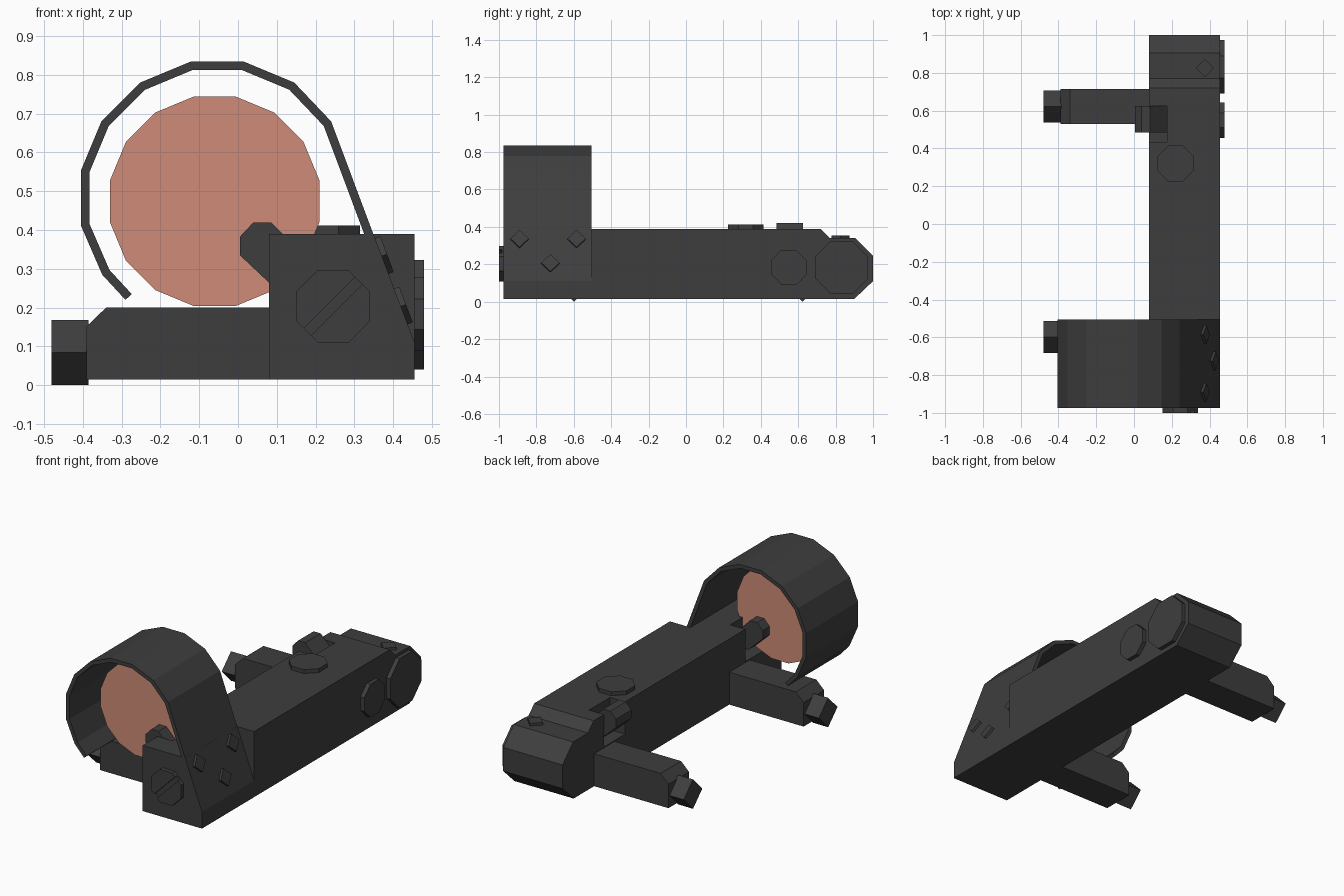
import bpy, bmesh, math
from mathutils import Vector

if "Cube" in bpy.data.objects:
    bpy.data.objects.remove(bpy.data.objects["Cube"], do_unlink=True)


def material(name, rgb):
    m = bpy.data.materials.new(name)
    m.use_nodes = True
    col = (*rgb, 1.0)
    m.diffuse_color = col
    m.node_tree.nodes["Principled BSDF"].inputs["Base Color"].default_value = col
    return m


DARK = material("charcoal_metal", (0.048, 0.048, 0.048))
LENS = material("coral_lens", (0.62, 0.26, 0.185))


def place(axis, u, v, w):
    """Put profile point (u, v) at depth w along the given axis."""
    return {"x": (w, u, v), "y": (u, w, v), "z": (u, v, w)}[axis]


def add_object(name, bm, mat):
    mesh = bpy.data.meshes.new(name)
    bm.to_mesh(mesh)
    bm.free()
    mesh.materials.append(mat)
    ob = bpy.data.objects.new(name, mesh)
    bpy.context.scene.collection.objects.link(ob)
    return ob


def prism(name, pts, axis, a, b, mat=DARK):
    """Extrude a flat profile along an axis from a to b."""
    bm = bmesh.new()
    face = bm.faces.new([bm.verts.new(place(axis, u, v, a)) for u, v in pts])
    ext = bmesh.ops.extrude_face_region(bm, geom=[face])
    moved = [g for g in ext["geom"] if isinstance(g, bmesh.types.BMVert)]
    bmesh.ops.translate(bm, verts=moved, vec=place(axis, 0, 0, b - a))
    bmesh.ops.recalc_face_normals(bm, faces=bm.faces)
    return add_object(name, bm, mat)


def ngon(n, apothem, u=0.0, v=0.0):
    """Regular polygon with flat sides facing the axes."""
    r = apothem / math.cos(math.pi / n)
    return [(u + r * math.cos(math.tau * (i + 0.5) / n),
             v + r * math.sin(math.tau * (i + 0.5) / n)) for i in range(n)]


def diamond(r, u=0.0, v=0.0):
    return [(u + r, v), (u, v + r), (u - r, v), (u, v - r)]


def box(u0, u1, v0, v1):
    return [(u0, v0), (u1, v0), (u1, v1), (u0, v1)]


def cut(ob, cutter):
    mod = ob.modifiers.new("notch", "BOOLEAN")
    mod.operation = "DIFFERENCE"
    mod.solver = "EXACT"
    mod.object = cutter
    cutter.hide_render = True
    cutter.display_type = "WIRE"
    cutter.hide_set(True)


# Main body with chamfered rear end
rear_body = prism("rear_body", [(-0.505, 0.015), (0.90, 0.015), (1.0, 0.11), (1.0, 0.245),
                                (0.905, 0.34), (0.77, 0.34), (0.72, 0.39), (-0.505, 0.39)],
                  "x", 0.08, 0.455)

# Front block with one sloped side
front_block = prism("front_block", [(0.08, 0.015), (0.455, 0.015), (0.455, 0.11),
                                    (0.349, 0.39), (0.08, 0.39)], "y", -0.975, -0.505)

# Notched recesses, each holding a slanted emitter
emitter_profile = [(0.005, 0.335), (0.005, 0.383), (0.040, 0.42), (0.085, 0.42),
                   (0.174, 0.33), (0.174, 0.285), (0.14, 0.25), (0.095, 0.25)]
for label, body, y0 in (("rear", rear_body, 0.435), ("front", front_block, -0.84)):
    cut(body, prism(label + "_notch_cutter", box(0.0, 0.175, 0.205, 0.5), "y", y0, y0 + 0.19))
    start = y0 + (0.05 if label == "rear" else 0.0)
    prism(label + "_emitter", emitter_profile, "y", start, start + 0.14)

# Hood: a bent sheet around the lens
hood_path = [(-0.29, 0.22), (-0.35, 0.285), (-0.405, 0.412), (-0.405, 0.553), (-0.352, 0.68),
             (-0.252, 0.78), (-0.122, 0.834), (0.015, 0.834), (0.145, 0.78), (0.24, 0.68),
             (0.349, 0.389)]
bm = bmesh.new()
rows = [[bm.verts.new((x, y, z)) for y in (-0.975, -0.505)] for x, z in hood_path]
for p, q in zip(rows, rows[1:]):
    bm.faces.new((p[0], q[0], q[1], p[1]))
hood = add_object("hood", bm, DARK)
shell = hood.modifiers.new("thickness", "SOLIDIFY")
shell.thickness = 0.022
shell.offset = -1
shell.use_even_offset = True

# Lens disc
prism("lens", ngon(16, 0.27, -0.06, 0.474), "y", -0.768, -0.762, LENS)

# Clamp arms and their square end bolts
for label, yc in (("rear", 0.622), ("front", -0.598)):
    prism(label + "_clamp_arm", [(0.08, 0.015), (0.08, 0.2), (-0.34, 0.2), (-0.39, 0.152),
                                 (-0.39, 0.015)], "y", yc - 0.092, yc + 0.093)
    prism(label + "_clamp_bolt", diamond(0.084, yc, 0.084), "x", -0.48, -0.385)

# Octagonal caps on the top and the side
prism("top_cap", ngon(8, 0.095, 0.22, 0.32), "z", 0.385, 0.412)
prism("side_cap_small", ngon(8, 0.094, 0.55, 0.183), "x", 0.45, 0.479)
prism("side_cap_large", ngon(8, 0.141, 0.832, 0.182), "x", 0.45, 0.479)

# Slotted front screw: thin base and two raised halves
screw = ngon(8, 0.094, 0.245, 0.203)
prism("front_screw_base", screw, "y", -0.985, -0.97)
for side in (-1, 1):
    half = prism("front_screw_half", screw, "y", -1.0, -0.98)
    across = Vector((-1, 0, 1)).normalized() * side
    bm = bmesh.new()
    bm.from_mesh(half.data)
    res = bmesh.ops.bisect_plane(bm, geom=bm.verts[:] + bm.edges[:] + bm.faces[:],
                                 plane_co=Vector((0.245, 0, 0.203)) + across * 0.013,
                                 plane_no=across, clear_inner=True)
    edges = [e for e in res["geom_cut"] if isinstance(e, bmesh.types.BMEdge)]
    bmesh.ops.contextual_create(bm, geom=edges)
    bmesh.ops.recalc_face_normals(bm, faces=bm.faces)
    bm.to_mesh(half.data)
    bm.free()

# Small diamond studs: one on the rear top, three on the sloped side
prism("rear_stud", diamond(0.048, 0.375, 0.825), "z", 0.335, 0.355)
for y, z in ((-0.89, 0.333), (-0.585, 0.333), (-0.725, 0.203)):
    stud = prism("slope_stud", diamond(0.049), "x", -0.005, 0.014)
    stud.location = (0.455 - (z - 0.11) * 0.377, y, z)
    stud.rotation_euler.y = -math.atan(0.377)
